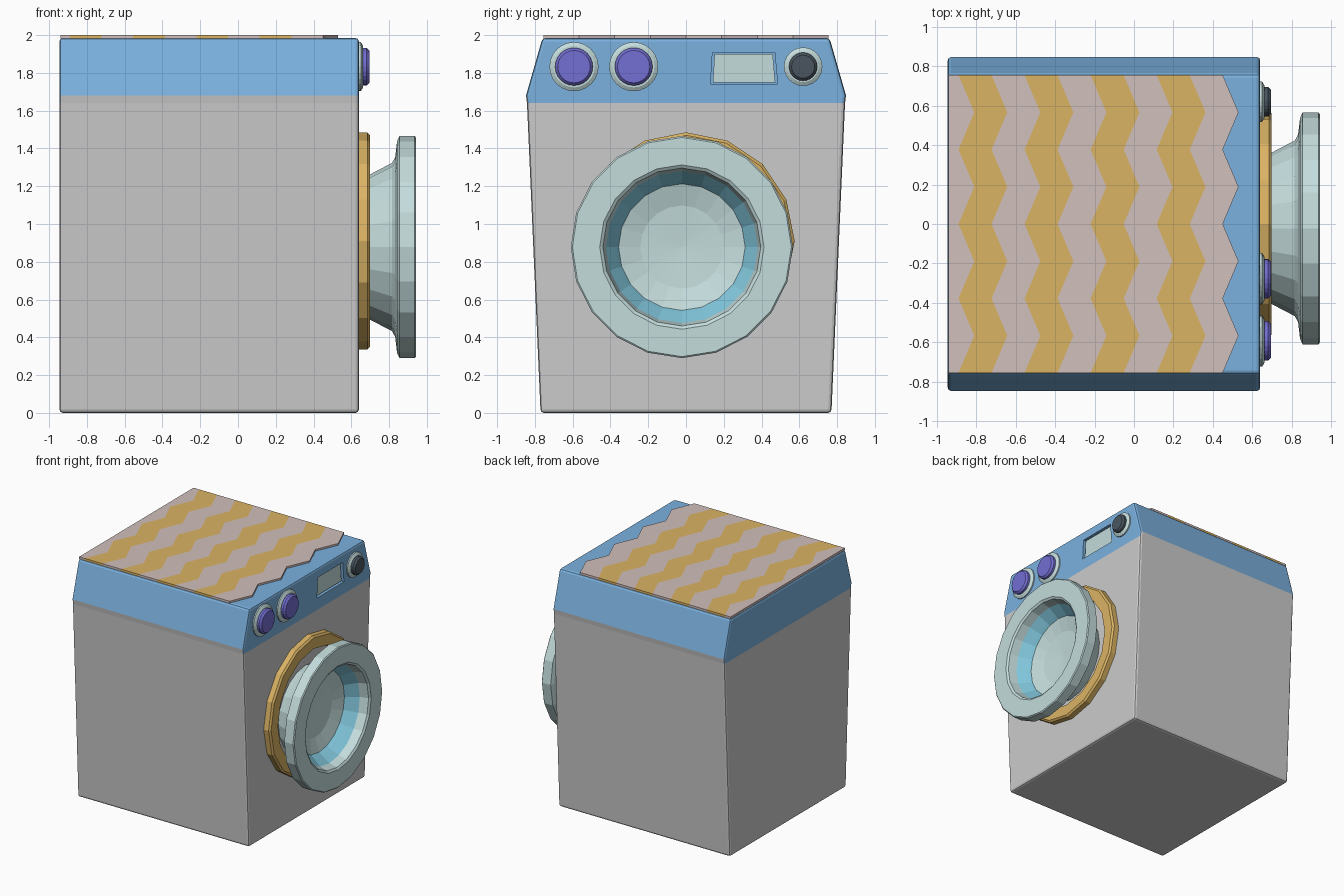
import bpy, bmesh
from math import sin, cos, pi, radians

if "Cube" in bpy.data.objects:
    bpy.data.objects.remove(bpy.data.objects["Cube"])


def mat(name, r, g, b):
    m = bpy.data.materials.new(name)
    m.diffuse_color = [(c / 255) ** 2.2 for c in (r, g, b)] + [1]
    m.use_nodes = True
    m.node_tree.nodes["Principled BSDF"].inputs["Base Color"].default_value = m.diffuse_color
    return m


BLUE = mat("panel_blue", 122, 176, 222)
GOLD = mat("gold", 218, 178, 100)
PINK = mat("pale_pink", 208, 190, 186)
PALE = mat("pale_mint", 195, 219, 219)
CYAN = mat("cyan", 130, 200, 222)
PURPLE = mat("purple", 115, 110, 210)
DARK = mat("dark_slate", 75, 86, 96)


def finish(name, bm, mats):
    me = bpy.data.meshes.new(name)
    bm.to_mesh(me)
    bm.free()
    for m in mats:
        me.materials.append(m)
    ob = bpy.data.objects.new(name, me)
    bpy.context.collection.objects.link(ob)
    return ob


def prism(points, x0, x1):
    """Extrude a (y, z) outline along x; returns bmesh and its two vertex rings."""
    bm = bmesh.new()
    rings = [[bm.verts.new((x, y, z)) for y, z in points] for x in (x0, x1)]
    n = len(points)
    for i in range(n):
        j = (i + 1) % n
        bm.faces.new((rings[0][i], rings[0][j], rings[1][j], rings[1][i]))
    return bm, rings


def lathe(name, profile, seg, y, z, mats, slots=None, closed=False):
    """Revolve (x, radius) points around an x-parallel axis."""
    bm = bmesh.new()
    rings = []
    for x, r in profile:
        if r == 0:
            rings.append([bm.verts.new((x, y, z))] * seg)
        else:
            rings.append([bm.verts.new((x, y + r * sin(2 * pi * i / seg), z + r * cos(2 * pi * i / seg)))
                          for i in range(seg)])
    pairs = list(zip(rings, rings[1:])) + ([(rings[-1], rings[0])] if closed else [])
    for k, (a, b) in enumerate(pairs):
        for i in range(seg):
            j = (i + 1) % seg
            vs = list(dict.fromkeys((a[i], a[j], b[j], b[i])))
            f = bm.faces.new(vs)
            f.material_index = slots[k] if slots else 0
    bmesh.ops.recalc_face_normals(bm, faces=bm.faces)
    return finish(name, bm, mats)


# Cabinet: tapered outline, grey below and blue control band above
half = [(0.77, 0.01), (0.842, 1.64), (0.847, 1.68), (0.76, 1.985)]
outline = half + [(-y, z) for y, z in reversed(half)]
bm, rings = prism(outline, -0.945, 0.64)
for r in rings:
    for a, b in ((0, 1), (1, 2), (2, 3)):
        bm.faces.new((r[a], r[b], r[7 - b], r[7 - a]))
bmesh.ops.recalc_face_normals(bm, faces=bm.faces)
for v in bm.verts:
    if v.co.z < 0.1:
        v.co.z = 0
for f in bm.faces:
    cap = abs(f.normal.x) > 0.9
    f.material_index = int(f.calc_center_median().z > (1.645 if cap else 1.67))
cabinet = finish("cabinet", bm, [None, BLUE])
bev = cabinet.modifiers.new("soft_edges", 'BEVEL')
bev.width, bev.segments = 0.018, 2
bev.limit_method, bev.angle_limit = 'ANGLE', radians(40)

# Recessed display window
window = [(0.13, 1.74), (0.485, 1.74), (0.47, 1.907), (0.14, 1.907)]
bm, rings = prism(window, 0.615, 0.7)
for r in rings:
    bm.faces.new(r)
bmesh.ops.recalc_face_normals(bm, faces=bm.faces)
for f in bm.faces:
    f.material_index = 1
cutter = finish("display_cutter", bm, [None, BLUE])
cutter.hide_render = True
cutter.hide_set(True)
cut = cabinet.modifiers.new("display_recess", 'BOOLEAN')
cut.object, cut.operation, cut.solver = cutter, 'DIFFERENCE', 'EXACT'

bm, rings = prism([(0.142, 1.748), (0.473, 1.748), (0.459, 1.899), (0.151, 1.899)], 0.605, 0.625)
for r in rings:
    bm.faces.new(r)
bmesh.ops.recalc_face_normals(bm, faces=bm.faces)
finish("display_screen", bm, [PALE])

# Zigzag cloth on top: chevron stripes
rows = 9
base = [0.45 - 0.1675 * k for k in range(8, -1, -1)]
bm = bmesh.new()
grid = []
for j in range(rows):
    y = -0.755 + 1.51 * j / (rows - 1)
    shift = 0.08 * (j % 2)
    grid.append([bm.verts.new((x, y, 2.0)) for x in [-0.94] + [b + shift for b in base]])
for j in range(rows - 1):
    for i in range(len(base)):
        f = bm.faces.new((grid[j][i], grid[j][i + 1], grid[j + 1][i + 1], grid[j + 1][i]))
        f.material_index = i % 2
cloth = finish("striped_cloth", bm, [PINK, GOLD])
sol = cloth.modifiers.new("thickness", 'SOLIDIFY')
sol.thickness, sol.offset = 0.018, -1

# Gold ring around the door opening
lathe("door_ring", [(0.63, 0.47), (0.63, 0.575), (0.685, 0.575), (0.698, 0.56), (0.698, 0.47)],
      16, 0, 0.91, [GOLD], closed=True)

# Door: flared body, thick rim, cyan gasket and glass bowl
door = [(0.63, 0), (0.63, 0.355), (0.70, 0.385), (0.815, 0.445), (0.832, 0.475), (0.842, 0.56),
        (0.855, 0.588), (0.935, 0.588), (0.942, 0.58), (0.942, 0.435), (0.93, 0.418), (0.86, 0.402),
        (0.79, 0.352), (0.765, 0.335), (0.73, 0.22), (0.715, 0)]
lathe("door", door, 20, -0.022, 0.878, [PALE, CYAN], [0] * 11 + [1, 1, 0, 0])

# Control knobs with pale bezels
for name, y, rb, rk, m in (("left_knob", -0.593, 0.13, 0.10, PURPLE),
                           ("middle_knob", -0.277, 0.13, 0.10, PURPLE),
                           ("right_knob", 0.62, 0.102, 0.075, DARK)):
    lathe(name + "_bezel", [(0.63, 0), (0.63, rb), (0.65, rb), (0.662, rb - 0.02), (0.662, 0)],
          24, y, 1.833, [PALE])
    lathe(name, [(0.655, 0), (0.655, rk), (0.68, rk), (0.695, rk - 0.014), (0.695, 0)],
          24, y, 1.833, [m])
